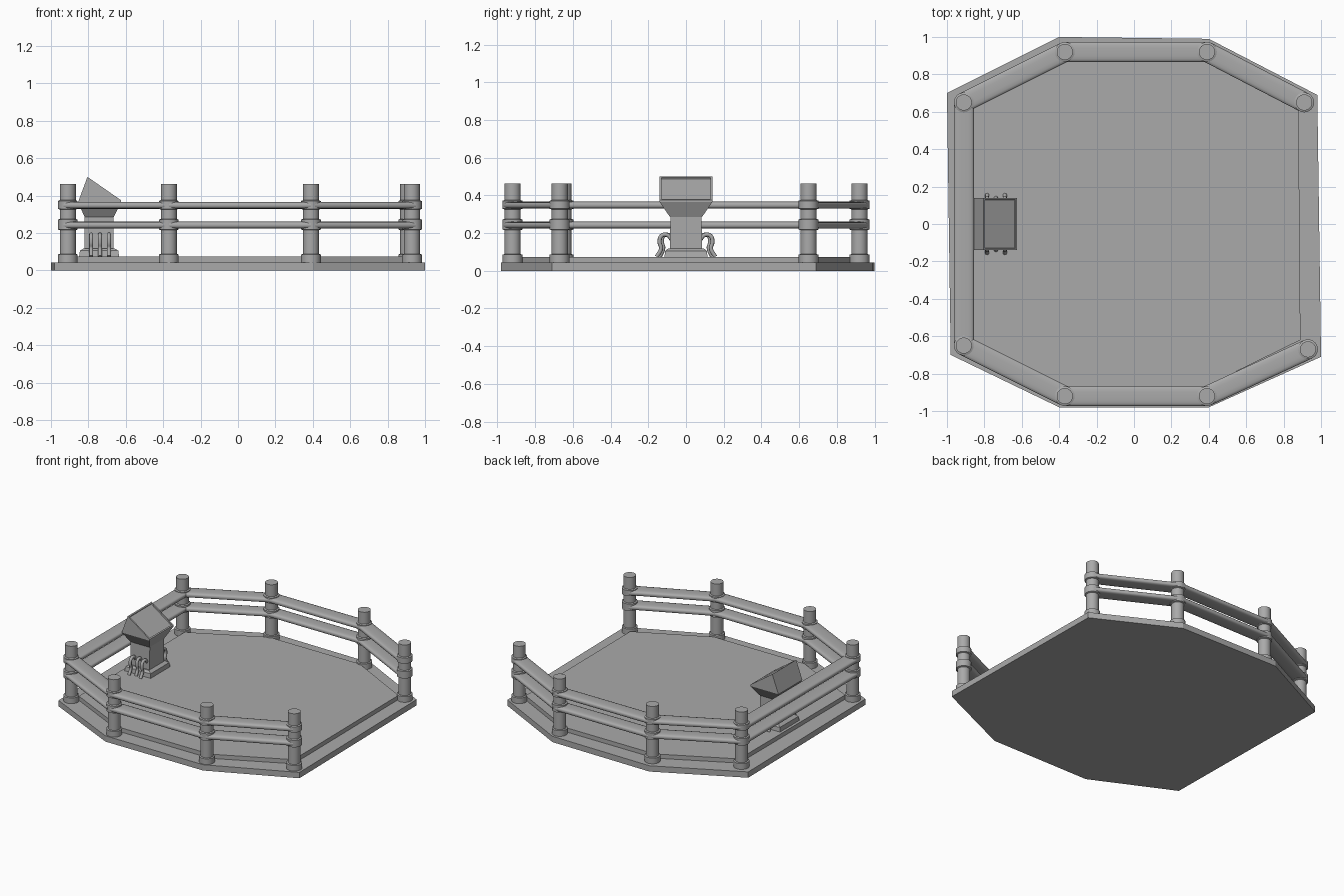
import bpy, bmesh, math
from mathutils import Vector

cube = bpy.data.objects.get("Cube")
if cube:
    bpy.data.objects.remove(cube, do_unlink=True)

gray = bpy.data.materials.new("plain gray")
gray.use_nodes = True
COLOR = (0.4, 0.4, 0.4, 1)
gray.diffuse_color = COLOR
gray.node_tree.nodes["Principled BSDF"].inputs["Base Color"].default_value = COLOR


def finish(name, bm, smooth=False):
    bmesh.ops.recalc_face_normals(bm, faces=bm.faces)
    mesh = bpy.data.meshes.new(name)
    bm.to_mesh(mesh)
    bm.free()
    obj = bpy.data.objects.new(name, mesh)
    bpy.context.collection.objects.link(obj)
    mesh.materials.append(gray)
    if smooth:
        bpy.ops.object.select_all(action="DESELECT")
        obj.select_set(True)
        bpy.context.view_layer.objects.active = obj
        bpy.ops.object.shade_smooth_by_angle(angle=math.radians(40))
    return obj


def loft(name, rings, smooth=False):
    """Skin a stack of equal-sized rings and cap both ends."""
    bm = bmesh.new()
    loops = [[bm.verts.new(p) for p in ring] for ring in rings]
    n = len(loops[0])
    for a, b in zip(loops, loops[1:]):
        for i in range(n):
            j = (i + 1) % n
            bm.faces.new((a[i], a[j], b[j], b[i]))
    bm.faces.new(loops[0])
    bm.faces.new(loops[-1])
    return finish(name, bm, smooth)


def flat_ring(points, z):
    return [(x, y, z) for x, y in points]


def rect(x0, x1, hy, z):
    return flat_ring([(x0, -hy), (x1, -hy), (x1, hy), (x0, hy)], z)


def circle(x, y, r, z, n=24):
    turn = [2 * math.pi * i / n for i in range(n)]
    return [(x + r * math.cos(t), y + r * math.sin(t), z) for t in turn]


# Octagonal base slab and the raised floor
outline = [(-1, .7), (-.4, 1), (.4, .99), (.98, .69),
           (1, -.71), (.4, -.98), (-.4, -.98), (-.98, -.7)]
inner = [(-.87, .62), (-.36, .88), (.38, .88), (.88, .62),
         (.89, -.62), (.38, -.87), (-.36, -.87), (-.87, -.62)]
loft("base_slab", [flat_ring(outline, 0), flat_ring(outline, .043)])
loft("raised_floor", [flat_ring(inner, .04), flat_ring(inner, .074)])

# Posts, each turned from one stepped profile
posts = [(.91, .65), (.39, .92), (-.37, .92), (-.91, .65),
         (-.91, -.65), (-.37, -.92), (.39, -.92), (.93, -.67)]
SHAFT, COLLAR = .043, .053
profile = [(COLLAR, .04), (COLLAR, .085), (SHAFT, .088)]
for low, high in ((.215, .275), (.325, .375)):
    profile += [(SHAFT, low), (COLLAR, low + .004), (COLLAR, high - .004), (SHAFT, high)]
profile.append((SHAFT, .463))
for i, (x, y) in enumerate(posts):
    loft(f"post_{i + 1}", [circle(x, y, r, z) for r, z in profile], True)


# Flattened rails between neighbouring posts; one side stays open
def rail(name, a, b, z, half_width=.054, half_height=.019):
    a, b = Vector((*a, z)), Vector((*b, z))
    side = (b - a).normalized().cross(Vector((0, 0, 1)))
    section = []
    for k in range(16):
        t = 2 * math.pi * (k + .5) / 16
        c, s = math.cos(t), math.sin(t)
        section.append((math.copysign(abs(c) ** .6, c) * half_width,
                        math.copysign(abs(s) ** .6, s) * half_height))
    loft(name, [[p + side * u + Vector((0, 0, v)) for u, v in section] for p in (a, b)], True)


for i, (a, b) in enumerate(zip(posts, posts[1:])):
    rail(f"lower_rail_{i + 1}", a, b, .242)
    rail(f"upper_rail_{i + 1}", a, b, .348)

# Console pedestal: tapered foot, column and flared collar
loft("console_foot", [rect(-.85, -.635, .115, .07), rect(-.845, -.64, .11, .105),
                      rect(-.825, -.66, .095, .118)])
loft("console_column", [rect(-.822, -.665, .086, .11), rect(-.822, -.665, .082, .29)])
loft("console_flare", [rect(-.82, -.665, .085, .285), rect(-.855, -.625, .14, .365)])

# Wedge head with a recessed screen on the sloping face
wedge = [(-.855, .365), (-.625, .365), (-.625, .375), (-.805, .5)]
bm = bmesh.new()
ends = [[bm.verts.new((x, y, z)) for x, z in wedge] for y in (-.14, .14)]
for i in range(4):
    j = (i + 1) % 4
    bm.faces.new((ends[0][i], ends[0][j], ends[1][j], ends[1][i]))
for end in ends:
    bm.faces.new(end)
bmesh.ops.recalc_face_normals(bm, faces=bm.faces)
slope = [f for f in bm.faces if f.normal.x > .3 and f.normal.z > .3]
bmesh.ops.inset_region(bm, faces=slope, thickness=.014, depth=0)
bmesh.ops.inset_region(bm, faces=slope, thickness=.002, depth=-.008)
finish("console_head", bm)


# Looped hoses from both sides of the column to the floor
def hose(name, x, sign, reach):
    curve = bpy.data.curves.new(name, "CURVE")
    curve.dimensions = "3D"
    curve.bevel_depth = .011
    curve.bevel_resolution = 2
    curve.resolution_u = 5
    curve.use_fill_caps = True
    path = [(.075, .165), (.1, .19), (.13, .185), (.14, .15), (.132, .12), (.155, .075)]
    spline = curve.splines.new("BEZIER")
    spline.bezier_points.add(len(path) - 1)
    for point, (y, z) in zip(spline.bezier_points, path):
        point.co = (x, sign * (.075 + (y - .075) * reach), z)
        point.handle_left_type = point.handle_right_type = "AUTO"
    curve.materials.append(gray)
    obj = bpy.data.objects.new(name, curve)
    bpy.context.collection.objects.link(obj)


for side, sign in (("left", 1), ("right", -1)):
    for k, x in enumerate((-.785, -.738, -.69)):
        hose(f"hose_{side}_{k + 1}", x, sign, .8 if k == 1 else 1)
